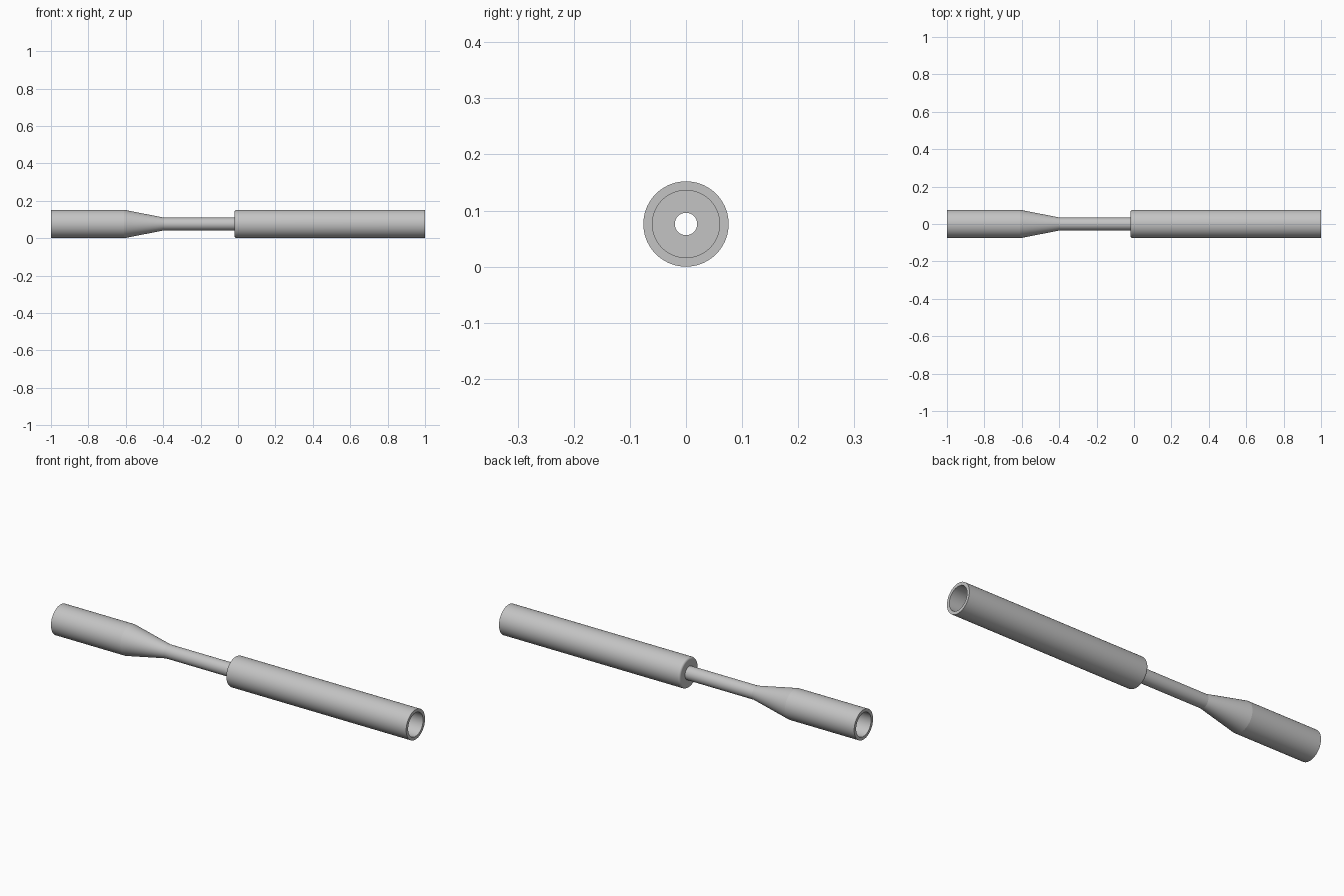
import bpy
import bmesh
from math import sin, cos, pi, radians

cube = bpy.data.objects.get("Cube")
if cube:
    bpy.data.objects.remove(cube, do_unlink=True)

# Main dimensions
OUTER, INNER = 0.076, 0.06      # wide tube radii
NECK, BORE = 0.034, 0.02        # narrow neck radii
CONE_WIDE, CONE_NARROW = -0.61, -0.395
SHOULDER, FLOOR = -0.018, 0.0   # closed end of the sleeve, outside and inside
FILLET = 0.011
SEGMENTS = 72

grey = bpy.data.materials.new("plain grey")
grey.use_nodes = True
COLOUR = (0.55, 0.55, 0.55, 1)
grey.diffuse_color = COLOUR
grey.node_tree.nodes["Principled BSDF"].inputs["Base Color"].default_value = COLOUR


def lathe(name, profile):
    """Revolve (x, radius) points about the long axis."""
    bm = bmesh.new()
    rings = []
    for x, r in profile:
        angles = [2 * pi * i / SEGMENTS for i in range(SEGMENTS)]
        rings.append([bm.verts.new((x, r * cos(a), r * sin(a))) for a in angles])
    for a, b in zip(rings, rings[1:]):
        for i in range(SEGMENTS):
            j = (i + 1) % SEGMENTS
            bm.faces.new((a[i], b[i], b[j], a[j]))
    mesh = bpy.data.meshes.new(name)
    bm.to_mesh(mesh)
    bm.free()
    mesh.materials.append(grey)
    obj = bpy.data.objects.new(name, mesh)
    obj.location.z = OUTER
    bpy.context.collection.objects.link(obj)
    bpy.ops.object.select_all(action="DESELECT")
    obj.select_set(True)
    bpy.context.view_layer.objects.active = obj
    bpy.ops.object.shade_smooth_by_angle(angle=radians(9))
    return obj


# Hollow mouthpiece, tapering into the neck
lathe("tapered_neck", [
    (SHOULDER, NECK), (CONE_NARROW, NECK), (CONE_WIDE, OUTER), (-1, OUTER),
    (-1, INNER), (CONE_WIDE, INNER), (CONE_NARROW, BORE), (FLOOR, BORE)])

# Long sleeve, open at the far end, with a rounded shoulder at the neck
steps = 12
fillet = [(SHOULDER + FILLET * (1 - sin(t)), OUTER - FILLET * (1 - cos(t)))
          for t in (pi / 2 * i / steps for i in range(steps + 1))]
lathe("long_sleeve", [
    (FLOOR, BORE), (FLOOR, INNER), (1, INNER), (1, OUTER),
    *fillet, (SHOULDER, NECK)])
